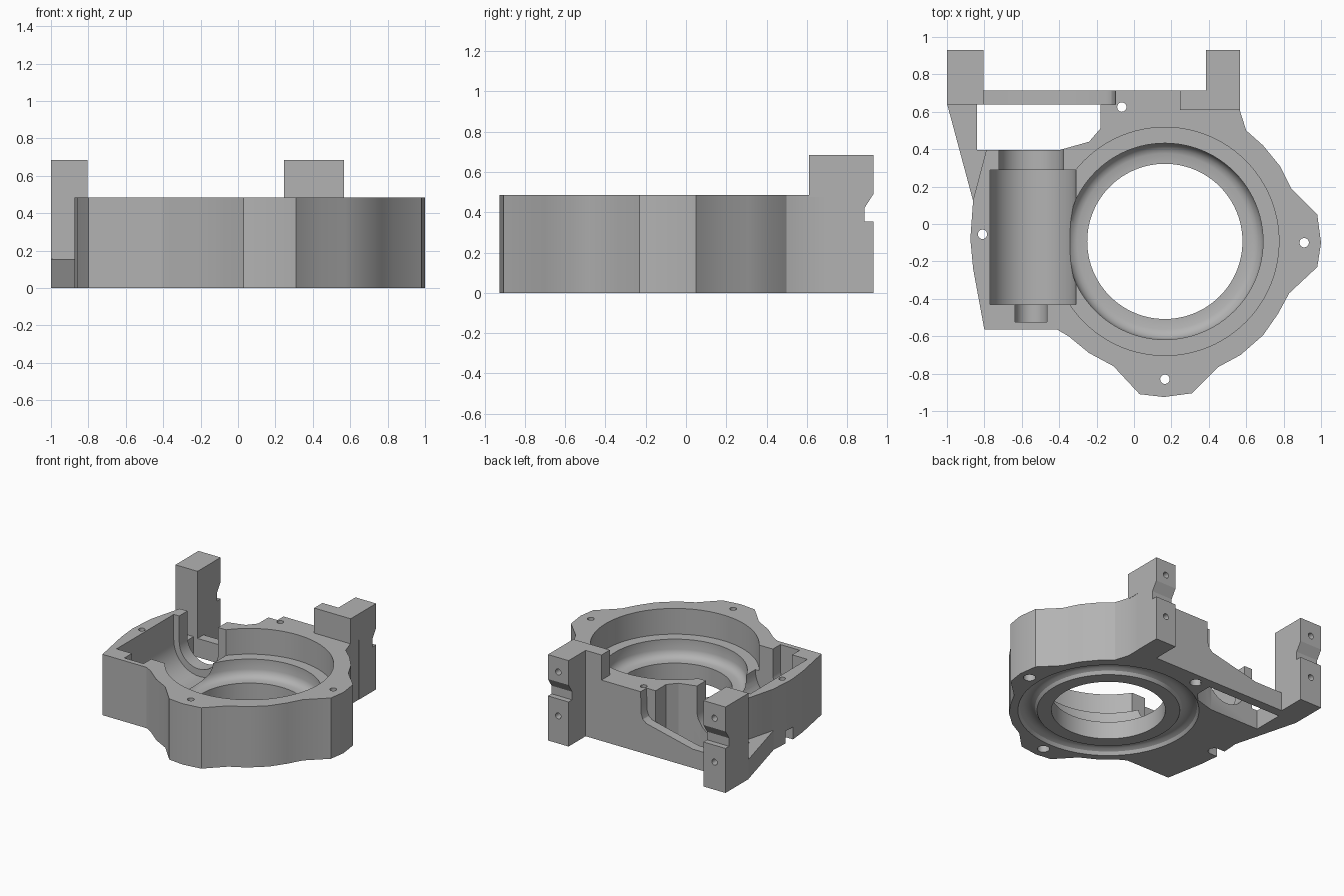
import bpy, bmesh, math
from mathutils import Vector

cube = bpy.data.objects.get("Cube")
if cube:
    bpy.data.objects.remove(cube, do_unlink=True)

grey = bpy.data.materials.new("cast_grey")
grey.use_nodes = True
colour = (0.45, 0.45, 0.45, 1)
grey.diffuse_color = colour
grey.node_tree.nodes["Principled BSDF"].inputs["Base Color"].default_value = colour

# Profile planes: first coordinate, second coordinate, extrusion direction
PLANES = {
    "z": lambda a, b, h: Vector((a, b, h)),
    "y": lambda a, b, h: Vector((a, h, b)),
    "x": lambda a, b, h: Vector((h, a, b)),
}


def finish(name, bm):
    bmesh.ops.recalc_face_normals(bm, faces=bm.faces)
    mesh = bpy.data.meshes.new(name)
    bm.to_mesh(mesh)
    bm.free()
    mesh.materials.append(grey)
    obj = bpy.data.objects.new(name, mesh)
    bpy.context.collection.objects.link(obj)
    return obj


def prism(name, points, low, high, axis="z"):
    bm = bmesh.new()
    place = PLANES[axis]
    face = bm.faces.new([bm.verts.new(place(a, b, low)) for a, b in points])
    out = bmesh.ops.extrude_face_region(bm, geom=[face])
    moved = [v for v in out["geom"] if isinstance(v, bmesh.types.BMVert)]
    bmesh.ops.translate(bm, verts=moved, vec=place(0, 0, high - low))
    return finish(name, bm)


def rect(a, b, c, d):
    return [(a, c), (b, c), (b, d), (a, d)]


def circle(a, b, r, count=24):
    turn = math.tau / count
    return [(a + r * math.cos(i * turn), b + r * math.sin(i * turn)) for i in range(count)]


def lathe(name, profile, centre, steps=96):
    bm = bmesh.new()
    rings = []
    for i in range(steps):
        t = math.tau * i / steps
        rings.append([bm.verts.new((centre[0] + r * math.cos(t), centre[1] + r * math.sin(t), z))
                      for r, z in profile])
    n = len(profile)
    for i in range(steps):
        p, q = rings[i], rings[(i + 1) % steps]
        for j in range(n):
            k = (j + 1) % n
            bm.faces.new((p[j], q[j], q[k], p[k]))
    bmesh.ops.remove_doubles(bm, verts=bm.verts, dist=1e-6)
    return finish(name, bm)


def cut(target, cutters):
    for cutter in cutters:
        mod = target.modifiers.new("cut", "BOOLEAN")
        mod.operation = "DIFFERENCE"
        mod.solver = "EXACT"
        mod.object = cutter
        bpy.context.view_layer.objects.active = target
        bpy.ops.object.modifier_apply(modifier=mod.name)
        bpy.data.objects.remove(cutter, do_unlink=True)


def u_slot(x, z, r, y0, y1):
    # Round-bottomed channel, open at the top
    steps = 20
    pts = [(x + r * math.cos(math.pi * (1 + i / steps)), z + r * math.sin(math.pi * (1 + i / steps)))
           for i in range(steps + 1)]
    return prism("slot_cutter", pts + [(x + r, 0.6), (x - r, 0.6)], y0, y1, "y")


TOP = 0.485
CENTRE = (0.165, -0.093)

# Main housing with four screw lobes
outline = [
    (-.80, -.565), (-.41, -.565), (-.35, -.6), (-.24, -.69), (-.11, -.76), (.03, -.91),
    (.16, -.925), (.31, -.905), (.45, -.765), (.57, -.7), (.69, -.595), (.77, -.48),
    (.83, -.37), (.98, -.23), (1, -.1), (.98, .05), (.84, .19), (.78, .31), (.69, .42),
    (.6, .5), (.565, .61), (.565, .715), (-.1, .715), (-.1, .64), (-.18, .64), (-.18, .51),
    (-.24, .44), (-.4, .395), (-.79, .395), (-.86, .13), (-.875, -.08), (-.86, -.24)]
housing = prism("housing", outline, 0, TOP)

# Stepped bore with a rounded seat, and a groove underneath
bore = lathe("bore_cutter", [
    (0, -.1), (.415, -.1), (.415, .14), (.47, .14), (.495, .15), (.515, .17), (.525, .2),
    (.525, .28), (.61, .28), (.61, .6), (0, .6)], CENTRE)
groove = lathe("groove_cutter", [
    (.52, -.05), (.52, 0), (.535, .025), (.56, .04), (.59, .045), (.62, .04),
    (.645, .025), (.66, 0), (.66, -.05)], CENTRE)

# Shaft channel along the side of the bore
axis_x, axis_z = -.54, .28
slots = [u_slot(axis_x, axis_z, .23, -.43, .29),
         u_slot(axis_x - .01, axis_z, .172, .2, .5),
         u_slot(axis_x - .01, axis_z, .085, -.525, -.4)]

# Screw holes, counterbored from below
screws = []
for x, y in [(-.065, .625), (-.81, -.055), (.165, -.83), (.91, -.1)]:
    screws.append(prism("screw_cutter", circle(x, y, .025), -.1, .6))
    screws.append(prism("counterbore_cutter", circle(x, y, .045), -.1, .1))
screws.append(prism("relief_cutter", rect(-.95, -.81, -.1, -.01), -.1, .1))
cut(housing, [bore, groove] + slots + screws)

# Mounting posts with a notch in the back face and two bolt holes
def post(name, x0, x1, y0):
    profile = [(y0, 0), (.93, 0), (.93, .355), (.885, .355), (.885, .42),
               (.93, .49), (.93, .685), (y0, .685)]
    obj = prism(name, profile, x0, x1, "x")
    mid = (x0 + x1) / 2
    cut(obj, [prism("bolt_cutter", circle(mid, z, .024), .8, 1, "y") for z in (.22, .57)])
    return obj


right_post = post("right_post", -1, -.805, .64)
left_post = post("left_post", .385, .567, .714)

# Raised step on the housing beside the left post
left_step = prism("left_step", rect(.245, .567, .61, .715), TOP - .01, .685)

# Low back wall joining the right post to the housing
back_wall = prism("back_wall", [
    (-.82, 0), (-.09, 0), (-.09, TOP), (-.1, TOP), (-.105, .31), (-.12, .27), (-.15, .245),
    (-.56, .15), (-.82, .15)], .64, .715, "y")

# Triangular brace from the right post along the housing side
brace = prism("brace", [(-1, .645), (-.84, .645), (-.84, .395), (-.78, .395), (-.85, .12),
                        (-.862, .13)], 0, .155)

for obj in (housing, right_post, left_post, left_step, back_wall, brace):
    bpy.ops.object.select_all(action="DESELECT")
    obj.select_set(True)
    bpy.context.view_layer.objects.active = obj
    bpy.ops.object.shade_smooth_by_angle(angle=math.radians(28))
